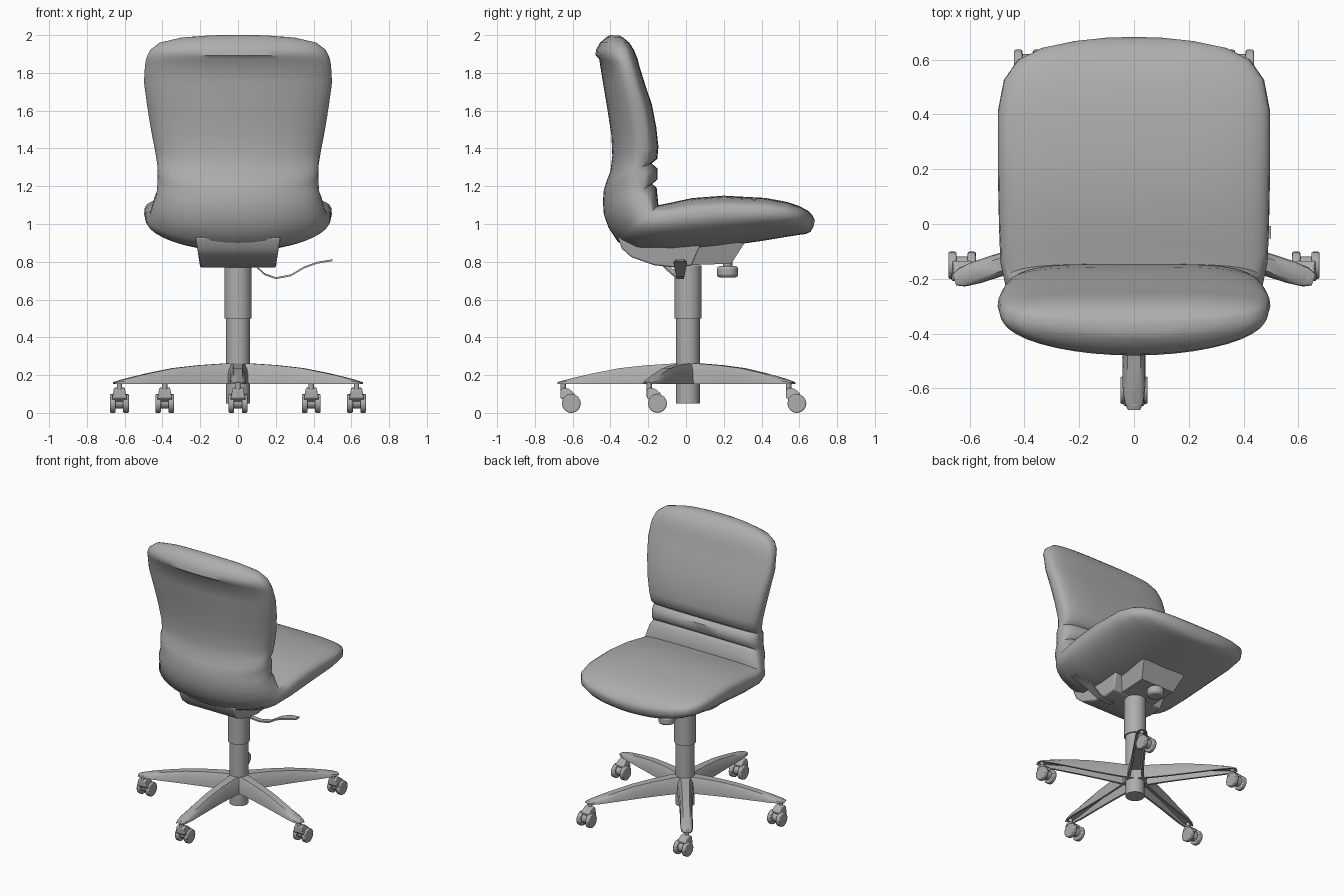
import bpy
import bmesh
from math import sin, cos, pi, radians
from mathutils import Vector, Matrix

default_cube = bpy.data.objects.get("Cube")
if default_cube:
    bpy.data.objects.remove(default_cube, do_unlink=True)

# One plain colour for the whole chair
GREY = (0.42, 0.42, 0.42, 1.0)
grey = bpy.data.materials.new("plain_grey")
grey.use_nodes = True
grey.diffuse_color = GREY
grey.node_tree.nodes["Principled BSDF"].inputs["Base Color"].default_value = GREY

HUB_Y = .01


def finish(name, bm, matrix=None, angle=40, bevel=0.0):
    """Turn a bmesh into a shaded object."""
    bmesh.ops.recalc_face_normals(bm, faces=bm.faces)
    if matrix:
        bm.transform(matrix)
    mesh = bpy.data.meshes.new(name)
    bm.to_mesh(mesh)
    bm.free()
    mesh.materials.append(grey)
    obj = bpy.data.objects.new(name, mesh)
    bpy.context.scene.collection.objects.link(obj)
    if bevel:
        mod = obj.modifiers.new("soft_edges", "BEVEL")
        mod.width = bevel
        mod.segments = 2
    bpy.ops.object.select_all(action="DESELECT")
    obj.select_set(True)
    bpy.context.view_layer.objects.active = obj
    bpy.ops.object.shade_smooth_by_angle(angle=radians(angle))
    return obj


def loft(name, rings, **options):
    """Skin a row of closed rings and cap both ends."""
    bm = bmesh.new()
    rows = [[bm.verts.new(p) for p in ring] for ring in rings]
    count = len(rows[0])
    for a, b in zip(rows, rows[1:]):
        for i in range(count):
            j = (i + 1) % count
            bm.faces.new((a[i], a[j], b[j], b[i]))
    bm.faces.new(rows[0])
    bm.faces.new(rows[-1])
    return finish(name, bm, **options)


def cylinder(name, radius, depth, centre, axis="Z", sides=24, bevel=0.0):
    bm = bmesh.new()
    bmesh.ops.create_cone(bm, cap_ends=True, segments=sides, radius1=radius,
                          radius2=radius, depth=depth)
    turn = Matrix.Rotation(pi / 2, 4, "Y") if axis == "X" else Matrix()
    return finish(name, bm, Matrix.Translation(centre) @ turn, bevel=bevel)


def extrude_side(name, outline, half, half_low=None, bevel=0.0):
    """Extrude a (y, z) outline across x, optionally narrower at the bottom."""
    low, high = min(z for _, z in outline), max(z for _, z in outline)
    half_low = half_low or half

    def width(z):
        return half_low + (half - half_low) * (z - low) / (high - low)
    return loft(name, [[(s * width(z), y, z) for y, z in outline] for s in (-1, 1)],
                angle=30, bevel=bevel)


# Padded shell: inner (y, z), outer (y, z), half width, from back top to seat front
STATIONS = [
    (-.35, 1.997, -.40, 2.0, .15),
    (-.33, 1.985, -.42, 1.99, .30),
    (-.30, 1.96, -.455, 1.96, .415),
    (-.275, 1.92, -.475, 1.925, .465),
    (-.255, 1.87, -.48, 1.893, .485),
    (-.245, 1.83, -.46, 1.875, .492),
    (-.22, 1.75, -.44, 1.75, .498),
    (-.18, 1.63, -.415, 1.60, .48),
    (-.157, 1.51, -.395, 1.47, .46),
    (-.146, 1.41, -.39, 1.36, .44),
    (-.152, 1.345, -.40, 1.28, .428),
    (-.182, 1.32, -.42, 1.23, .425),
    (-.152, 1.295, -.435, 1.18, .425),
    (-.152, 1.235, -.44, 1.12, .428),
    (-.178, 1.212, -.435, 1.05, .432),
    (-.155, 1.19, -.41, .98, .445),
    (-.146, 1.10, -.36, .905, .47),
    (-.07, 1.115, -.27, .86, .488),
    (.03, 1.137, -.08, .855, .493),
    (.20, 1.15, .15, .875, .497),
    (.42, 1.138, .40, .91, .497),
    (.53, 1.118, .52, .93, .475),
    (.60, 1.095, .595, .942, .425),
    (.645, 1.07, .635, .947, .34),
    (.67, 1.045, .66, .96, .22),
    (.682, 1.02, .675, .985, .10),
]


def pad_ring(yi, zi, yo, zo, half, count=40, edge=.36):
    """Flat towards the sitter, rounded towards the back and underside."""
    inner, outer = Vector((0, yi, zi)), Vector((0, yo, zo))
    middle = inner.lerp(outer, edge)
    ring = []
    for i in range(count):
        c, s = cos(2 * pi * i / count), sin(2 * pi * i / count)
        power = 2 / 3.6 if s > 0 else 1
        x = half * abs(c) ** power * (1 if c > 0 else -1)
        target = inner if s > 0 else outer
        point = middle.lerp(target, abs(s) ** power)
        ring.append((x, point.y, point.z))
    return ring


loft("seat_and_backrest", [pad_ring(*s) for s in STATIONS], angle=50)

# Tilt mechanism under the seat
extrude_side("rear_housing",
             [(-.36, .93), (-.34, .87), (-.29, .825), (-.17, .782), (-.06, .77),
              (.03, .78), (.08, .90)], .225, .2, bevel=.008)
extrude_side("mechanism_box", [(-.05, .78), (.24, .79), (.31, .90), (-.05, .92)],
             .18, .13)
cylinder("knob_shaft", .025, .06, (0, .22, .79))
cylinder("tension_knob", .056, .06, (0, .22, .747), bevel=.015)

# Height lever: (x, y, z, half depth) along a bent flat strip
LEVER = [(.08, -.12, .79, .015), (.14, -.06, .735, .015), (.20, -.03, .713, .018),
         (.28, -.03, .728, .022), (.35, -.03, .77, .03), (.42, -.03, .795, .035),
         (.50, -.03, .808, .022)]
loft("height_lever",
     [[(x, y - h, z - .005), (x, y + h, z - .005),
       (x, y + h, z + .005), (x, y - h, z + .005)] for x, y, z, h in LEVER])

# Gas lift column
cylinder("column_upper", .072, .28, (0, HUB_Y, .64), sides=32)
cylinder("column_lower", .063, .46, (0, HUB_Y, .28), sides=32)

# Star base: (radius, top height, half width) along one hollow arm
ARM = [(.03, .262, .06), (.10, .26, .052), (.22, .252, .045), (.36, .237, .042),
       (.50, .21, .042), (.60, .187, .042), (.66, .172, .036), (.69, .163, .022)]


def arm_ring(r, top, w, floor=.153):
    roof = floor + (top - floor) * .6
    shoulder = floor + (top - floor) * .65
    half = [(w, floor), (.92 * w, shoulder), (.55 * w, top)]
    inside = [(.7 * w, floor), (.6 * w, roof)]
    outline = half + [(-x, z) for x, z in reversed(half)]
    outline += [(-x, z) for x, z in inside] + [(x, z) for x, z in reversed(inside)]
    return [(r, x, z) for x, z in outline]


# Five arms, each with a twin-wheel caster trailing the same way
for n in range(5):
    angle = radians(72 * n - 90)
    loft(f"base_arm_{n + 1}", [arm_ring(*a) for a in ARM],
         matrix=Matrix.Translation((0, HUB_Y, 0)) @ Matrix.Rotation(angle, 4, "Z"))
    x, y = .66 * cos(angle), HUB_Y + .66 * sin(angle)
    axle = y + .043
    cylinder(f"caster_stem_{n + 1}", .014, .08, (x, y, .13), sides=12)
    cylinder(f"caster_axle_{n + 1}", .033, .06, (x, axle, .055), "X", 12)
    hood = extrude_side(f"caster_hood_{n + 1}",
                        [(y - .014, .08), (y - .014, .12), (y, .134), (y + .03, .128),
                         (y + .06, .103), (y + .05, .06), (y + .01, .06)],
                        .028, .042, bevel=.004)
    hood.location.x = x
    for side, label in ((-1, "right"), (1, "left")):
        cylinder(f"caster_wheel_{label}_{n + 1}", .05, .03,
                 (x + side * .035, axle, .05), "X", 16, bevel=.006)
